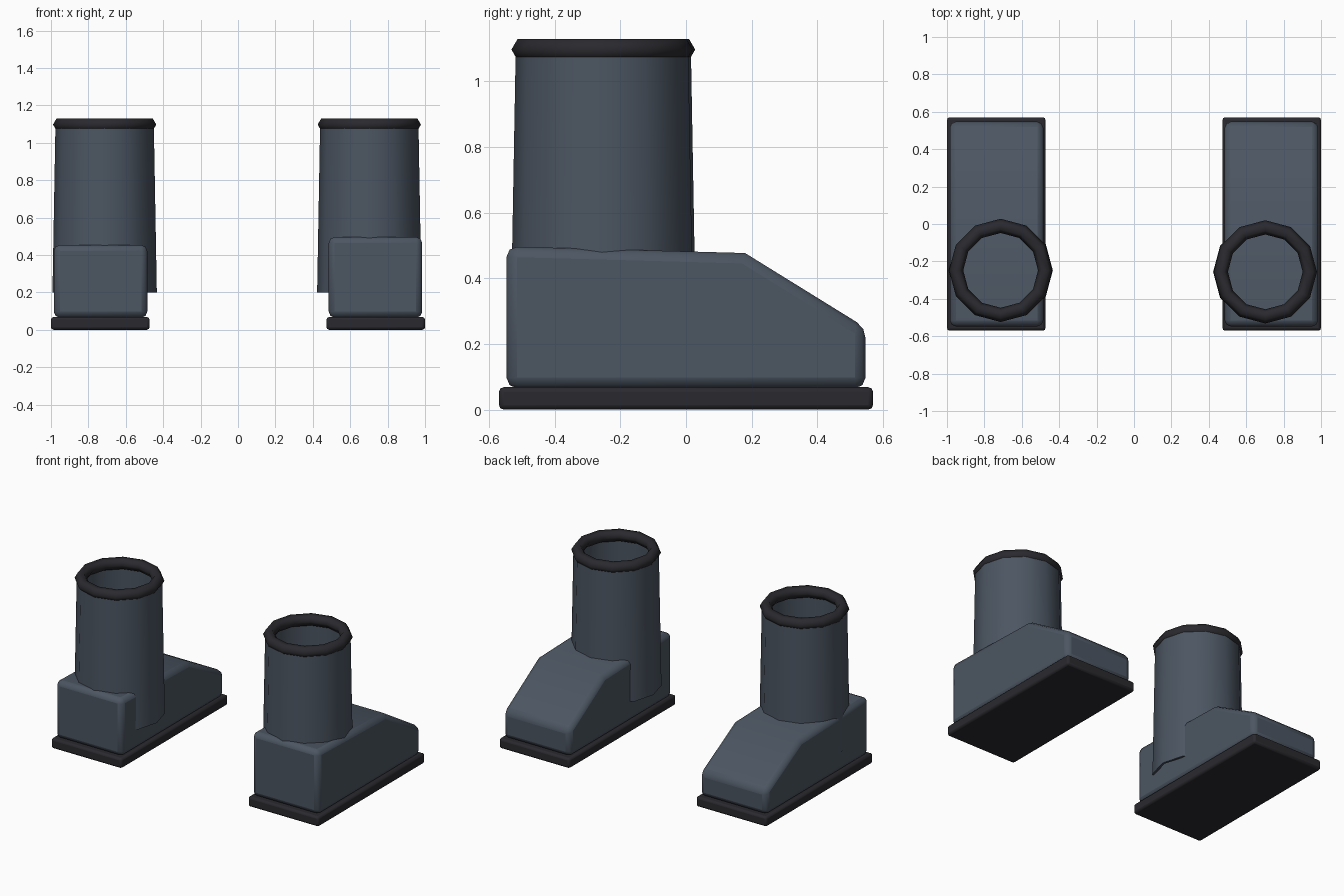
import bpy, bmesh, math

if "Cube" in bpy.data.objects:
    bpy.data.objects.remove(bpy.data.objects["Cube"])


def make_material(name, rgb):
    m = bpy.data.materials.new(name)
    m.diffuse_color = (*rgb, 1)
    m.use_nodes = True
    m.node_tree.nodes["Principled BSDF"].inputs["Base Color"].default_value = m.diffuse_color
    return m


SLATE = make_material("slate leather", (0.072, 0.092, 0.122))
BLACK = make_material("black rubber", (0.023, 0.022, 0.027))


def add_object(name, bm, mat, smooth_angle=35):
    bmesh.ops.recalc_face_normals(bm, faces=bm.faces)
    mesh = bpy.data.meshes.new(name)
    bm.to_mesh(mesh)
    bm.free()
    ob = bpy.data.objects.new(name, mesh)
    bpy.context.collection.objects.link(ob)
    mesh.materials.append(mat)
    bpy.ops.object.select_all(action='DESELECT')
    ob.select_set(True)
    bpy.context.view_layer.objects.active = ob
    bpy.ops.object.shade_smooth_by_angle(angle=math.radians(smooth_angle))
    return ob


def add_bevel(ob, width, segments):
    mod = ob.modifiers.new("rounded edges", 'BEVEL')
    mod.width = width
    mod.segments = segments
    mod.limit_method = 'ANGLE'
    mod.angle_limit = math.radians(32)


def extrude_profile(name, profile, x0, x1, mat):
    """Side profile of (y, z) points extruded from x0 to x1."""
    bm = bmesh.new()
    face = bm.faces.new([bm.verts.new((x0, y, z)) for y, z in profile])
    ext = bmesh.ops.extrude_face_region(bm, geom=[face])
    verts = [v for v in ext["geom"] if isinstance(v, bmesh.types.BMVert)]
    bmesh.ops.translate(bm, verts=verts, vec=(x1 - x0, 0, 0))
    return add_object(name, bm, mat)


def lathe_ring(name, profile, center, mat, angle, sides=12):
    """Closed (radius, z) loop revolved into a ring."""
    bm = bmesh.new()
    rings = []
    for i in range(sides):
        a = 2 * math.pi * i / sides
        rings.append([bm.verts.new((center[0] + r * math.cos(a),
                                    center[1] + r * math.sin(a), z))
                      for r, z in profile])
    n = len(profile)
    for i in range(sides):
        a, b = rings[i], rings[(i + 1) % sides]
        for j in range(n):
            k = (j + 1) % n
            bm.faces.new((a[j], b[j], b[k], a[k]))
    return add_object(name, bm, mat, angle)


def build_boot(side, sign, shaft_center, height):
    # Flat rubber sole
    sole = extrude_profile(side + "_sole",
                           [(-0.57, 0.0), (0.57, 0.0), (0.57, 0.068), (-0.57, 0.068)],
                           sign * 0.473, sign * 1.0, BLACK)
    add_bevel(sole, 0.014, 2)

    # Foot block with sloping toe
    base = 0.065
    outline = [(-0.547, base), (0.547, base), (0.547, 0.25), (0.18, 0.477), (-0.547, 0.497)]
    outline = [(y, base + (z - base) * height) for y, z in outline]
    foot = extrude_profile(side + "_foot", outline, sign * 0.485, sign * 0.985, SLATE)
    add_bevel(foot, 0.032, 2)

    # Tapered hollow shaft
    lathe_ring(side + "_shaft",
               [(0.279, 0.2), (0.263, 1.095), (0.248, 1.095), (0.264, 0.2)],
               shaft_center, SLATE, 40)

    # Rolled cuff around the opening
    cuff = [(0.238 + 0.038 * math.cos(math.pi * i / 3),
             1.097 + 0.038 * math.sin(math.pi * i / 3)) for i in range(6)]
    lathe_ring(side + "_cuff", cuff, shaft_center, BLACK, 70)


build_boot("left", -1, (-0.713, -0.248), 0.9)
build_boot("right", 1, (0.702, -0.256), 1.0)
